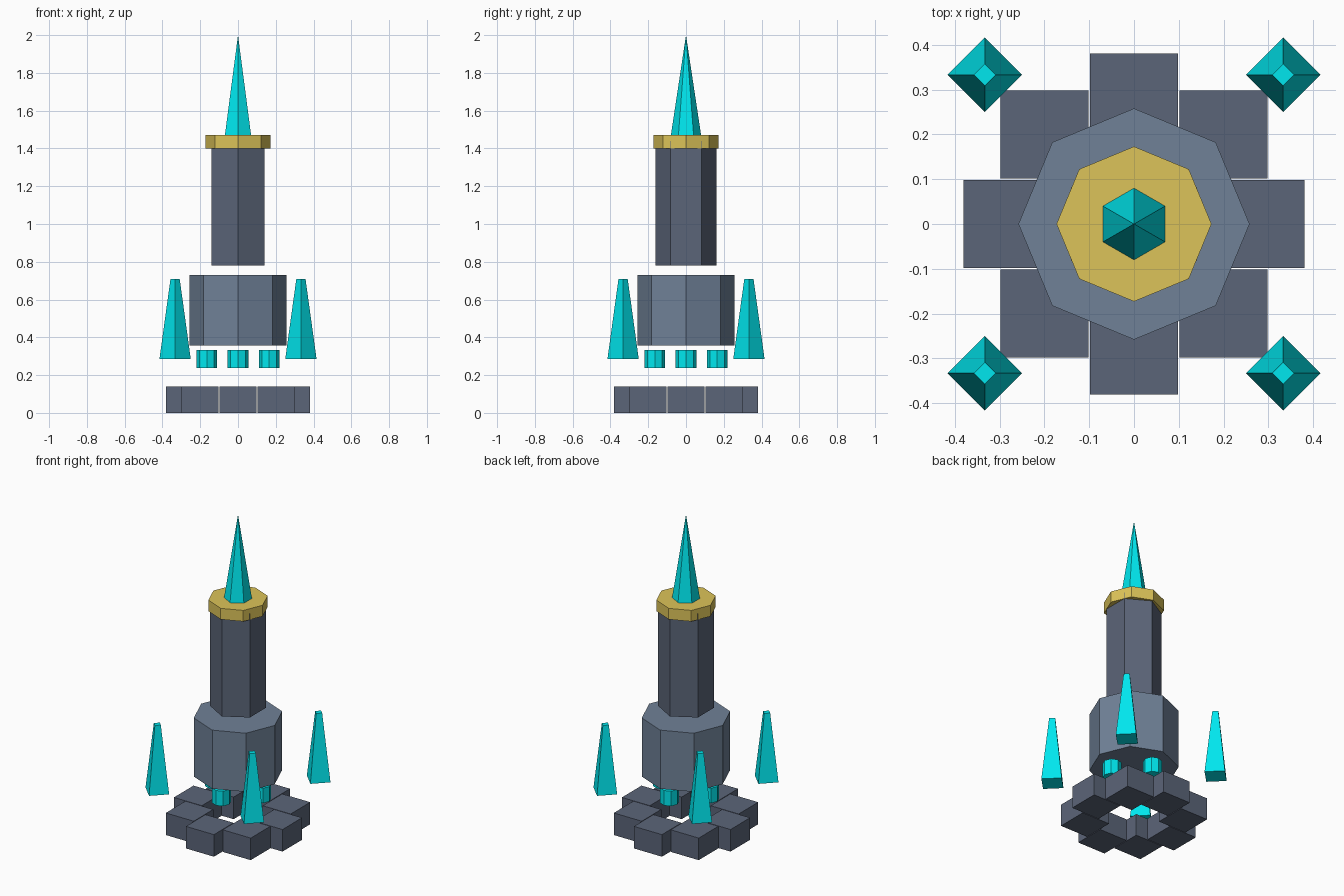
import bpy
from math import cos, sin, pi

if "Cube" in bpy.data.objects:
    bpy.data.objects.remove(bpy.data.objects["Cube"])


def material(name, rgb):
    m = bpy.data.materials.new(name)
    m.diffuse_color = (*rgb, 1)
    m.use_nodes = True
    m.node_tree.nodes["Principled BSDF"].inputs["Base Color"].default_value = m.diffuse_color
    return m


DARK = material("dark_slate", (0.105, 0.13, 0.19))
SLATE = material("slate", (0.16, 0.22, 0.31))
GOLD = material("gold", (0.72, 0.55, 0.10))
CYAN = material("cyan_crystal", (0.0, 0.80, 0.86))


def prism(name, sides, r_bottom, r_top, z0, z1, mat, x=0, y=0):
    """Flat-sided prism, frustum or cone with a corner pointing along y."""
    bpy.ops.mesh.primitive_cone_add(vertices=sides, radius1=r_bottom, radius2=r_top,
                                    depth=z1 - z0, location=(x, y, (z0 + z1) / 2))
    ob = bpy.context.object
    ob.name = name
    ob.data.materials.append(mat)
    return ob


# Ring of eight axis-aligned foundation blocks
for i in range(8):
    a = i * pi / 4
    bpy.ops.mesh.primitive_cube_add(size=1, location=(0.283 * cos(a), 0.283 * sin(a), 0.07))
    block = bpy.context.object
    block.name = f"base_block_{i + 1}"
    block.scale = (0.196, 0.196, 0.14)
    block.data.materials.append(DARK)

# Tower: floating drum, hexagonal shaft, gold collar, crystal spire
prism("lower_drum", 8, 0.258, 0.258, 0.358, 0.73, SLATE)
prism("shaft", 6, 0.162, 0.162, 0.78, 1.44, DARK)
prism("gold_collar", 8, 0.173, 0.173, 1.40, 1.47, GOLD)
prism("crystal_spire", 6, 0.08, 0.0, 1.47, 2.0, CYAN)

# Four small studs under the drum and four floating corner crystals
for i in range(4):
    a = i * pi / 2
    prism(f"stud_{i + 1}", 8, 0.055, 0.055, 0.237, 0.332, CYAN,
          0.165 * cos(a), 0.165 * sin(a))
    b = a + pi / 4
    prism(f"corner_crystal_{i + 1}", 4, 0.083, 0.0245, 0.284, 0.708, CYAN,
          0.471 * cos(b), 0.471 * sin(b))
